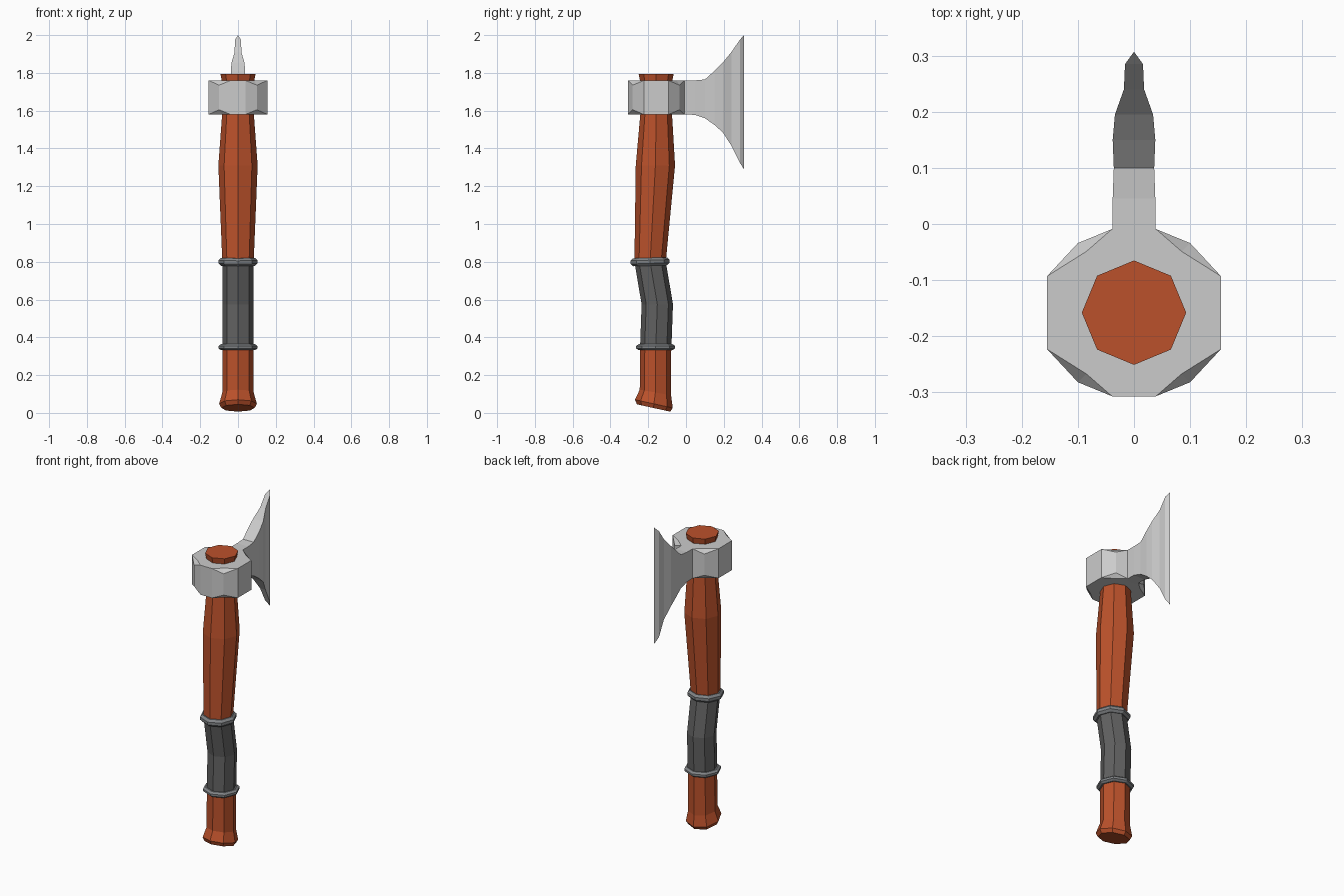
import bpy, bmesh
from math import cos, sin, pi

if "Cube" in bpy.data.objects:
    bpy.data.objects.remove(bpy.data.objects["Cube"])


def material(name, color):
    m = bpy.data.materials.new(name)
    m.diffuse_color = (*color, 1)
    m.use_nodes = True
    m.node_tree.nodes["Principled BSDF"].inputs["Base Color"].default_value = m.diffuse_color
    return m


wood = material("wood", (0.50, 0.083, 0.024))
leather = material("dark_leather", (0.12, 0.12, 0.12))
ring_metal = material("dark_metal", (0.22, 0.23, 0.24))


def loft(name, rings, mat=None):
    """Skin a list of closed point rings, with capped ends."""
    bm = bmesh.new()
    loops = [[bm.verts.new(p) for p in ring] for ring in rings]
    for a, b in zip(loops, loops[1:]):
        for i in range(len(a)):
            j = (i + 1) % len(a)
            bm.faces.new((a[i], a[j], b[j], b[i]))
    bm.faces.new(loops[0][::-1])
    bm.faces.new(loops[-1])
    bmesh.ops.remove_doubles(bm, verts=bm.verts, dist=1e-5)
    bmesh.ops.recalc_face_normals(bm, faces=bm.faces)
    me = bpy.data.meshes.new(name)
    bm.to_mesh(me)
    bm.free()
    ob = bpy.data.objects.new(name, me)
    bpy.context.collection.objects.link(ob)
    if mat:
        me.materials.append(mat)
    return ob


def octagon(z, y, r, slope=0.0):
    """Octagon with a point on each axis; slope tilts it along y."""
    return [(r * cos(i * pi / 4), y + r * sin(i * pi / 4),
             z + slope * r * sin(i * pi / 4)) for i in range(8)]


# wooden shaft below and above the grip, including the tilted pommel
loft("pommel_shaft", [octagon(*s) for s in (
    (0.026, -0.172, 0.088, -0.22), (0.048, -0.170, 0.100, -0.22),
    (0.108, -0.162, 0.083, -0.18), (0.35, -0.160, 0.082))], wood)
loft("upper_shaft", [octagon(*s) for s in (
    (0.80, -0.190, 0.083), (1.31, -0.162, 0.104),
    (1.58, -0.158, 0.084), (1.76, -0.158, 0.086), (1.795, -0.158, 0.093))], wood)

# dark bent grip
loft("grip", [octagon(*s) for s in (
    (0.35, -0.160, 0.083), (0.575, -0.152, 0.083), (0.80, -0.190, 0.083))], leather)

# bands at both ends of the grip
for name, z, y, h, tilt in (("lower_band", 0.348, -0.161, 0.016, 0.0),
                            ("upper_band", 0.80, -0.190, 0.021, 0.03)):
    loft(name, [octagon(z + t * h, y, r, tilt) for t, r in (
        (-1, 0.090), (-0.4, 0.103), (0.4, 0.103), (1, 0.090))], ring_metal)

# head collar: chamfered block whose corners are pinched at top and bottom
YC = -0.158


def collar_ring(corner_x, corner_y, z, corner_z):
    quarter = [(0.155, 0.065, z), (corner_x, corner_y, corner_z), (0.039, 0.149, z)]
    pts = []
    for sx, sy in ((1, 1), (-1, 1), (-1, -1), (1, -1)):
        q = quarter if sx * sy > 0 else quarter[::-1]
        pts += [(sx * x, YC + sy * y, h) for x, y, h in q]
    return pts


loft("head_collar", [
    collar_ring(0.085, 0.109, 1.58, 1.58), collar_ring(0.100, 0.124, 1.58, 1.605),
    collar_ring(0.100, 0.124, 1.76, 1.735), collar_ring(0.085, 0.109, 1.76, 1.76)])

# flared blade: stations of (y, half thickness, bottom z, top z)
loft("blade", [[(-w, y, lo), (w, y, lo), (w, y, hi), (-w, y, hi)] for y, w, lo, hi in (
    (-0.03, 0.038, 1.58, 1.76), (0.045, 0.038, 1.578, 1.76),
    (0.10, 0.036, 1.56, 1.765), (0.15, 0.038, 1.525, 1.81),
    (0.195, 0.034, 1.485, 1.855), (0.24, 0.018, 1.415, 1.91),
    (0.285, 0.016, 1.325, 1.975), (0.307, 0.0, 1.29, 2.0))])
